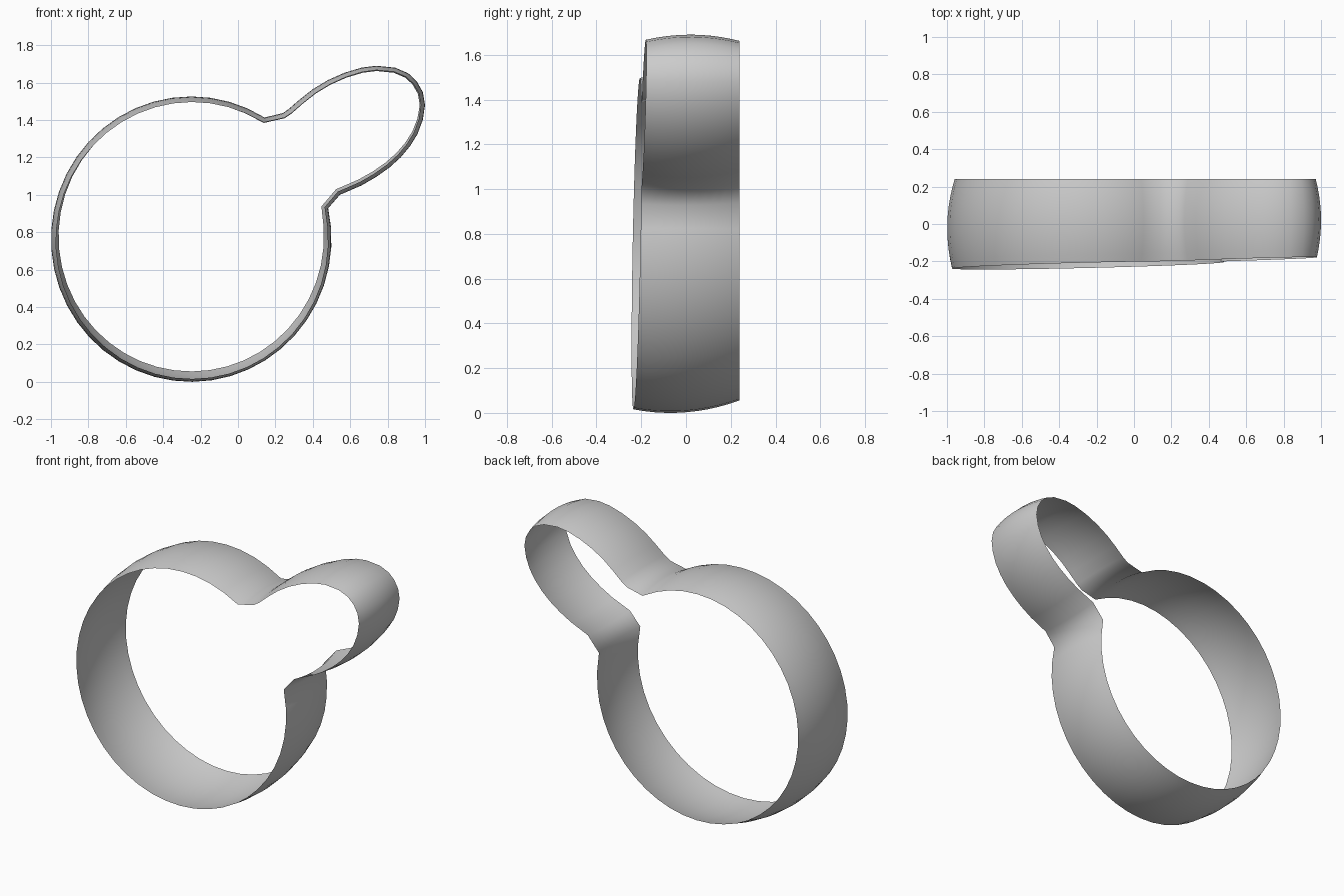
import bpy, bmesh, math
from mathutils import Vector

if "Cube" in bpy.data.objects:
    bpy.data.objects.remove(bpy.data.objects["Cube"])

# Outline of the widest part of the band, in x and z
ARC_STEPS = 40
ROWS = 10
outline = []
for i in range(ARC_STEPS + 1):            # large round loop
    a = math.radians(58.5 + (372.5 - 58.5) * i / ARC_STEPS)
    outline.append(Vector((-0.25 + 0.75 * math.cos(a), 0.763 + 0.763 * math.sin(a))))
lobe = [(0.545, 1.0), (0.66, 1.05), (0.74, 1.096), (0.81, 1.146), (0.87, 1.2), (0.92, 1.26),
        (0.96, 1.325), (0.988, 1.4), (1.0, 1.48), (0.988, 1.55), (0.955, 1.608), (0.91, 1.65),
        (0.84, 1.68), (0.74, 1.69), (0.66, 1.68), (0.57, 1.653), (0.48, 1.613), (0.40, 1.565),
        (0.33, 1.51), (0.27, 1.458), (0.24, 1.437)]
outline += [Vector(p) for p in lobe]      # small lobe
n = len(outline)


def inward(i):
    t = (outline[(i + 1) % n] - outline[i - 1]).normalized()
    return Vector((-t.y, t.x))            # the outline runs anticlockwise


def front_y(p):
    return -0.2292 + 0.0232 * p.x + 0.0189 * p.y


# Sweep the outline through y, pulling the edges in for the bulge
bm = bmesh.new()
rings = []
for r in range(ROWS + 1):
    ring = []
    for i, p in enumerate(outline):
        y = front_y(p) + (0.24 - front_y(p)) * r / ROWS
        crown = -0.07 + 0.09 * min(1.0, p.y / 1.5)
        q = p + inward(i) * 0.58 * (y - crown) ** 2
        ring.append(bm.verts.new((q.x, y, q.y)))
    rings.append(ring)
for a, b in zip(rings, rings[1:]):
    for i in range(n):
        j = (i + 1) % n
        bm.faces.new((a[i], a[j], b[j], b[i])).smooth = True
bmesh.ops.recalc_face_normals(bm, faces=bm.faces)
# Make the normals face outward
bm.normal_update()
if sum(f.normal.dot(f.calc_center_median() - Vector((0, 0, 0.9))) for f in bm.faces) < 0:
    bmesh.ops.reverse_faces(bm, faces=bm.faces)

mesh = bpy.data.meshes.new("rim_band")
bm.to_mesh(mesh)
bm.free()
bpy.context.collection.objects.link(bpy.data.objects.new("rim_band", mesh))
